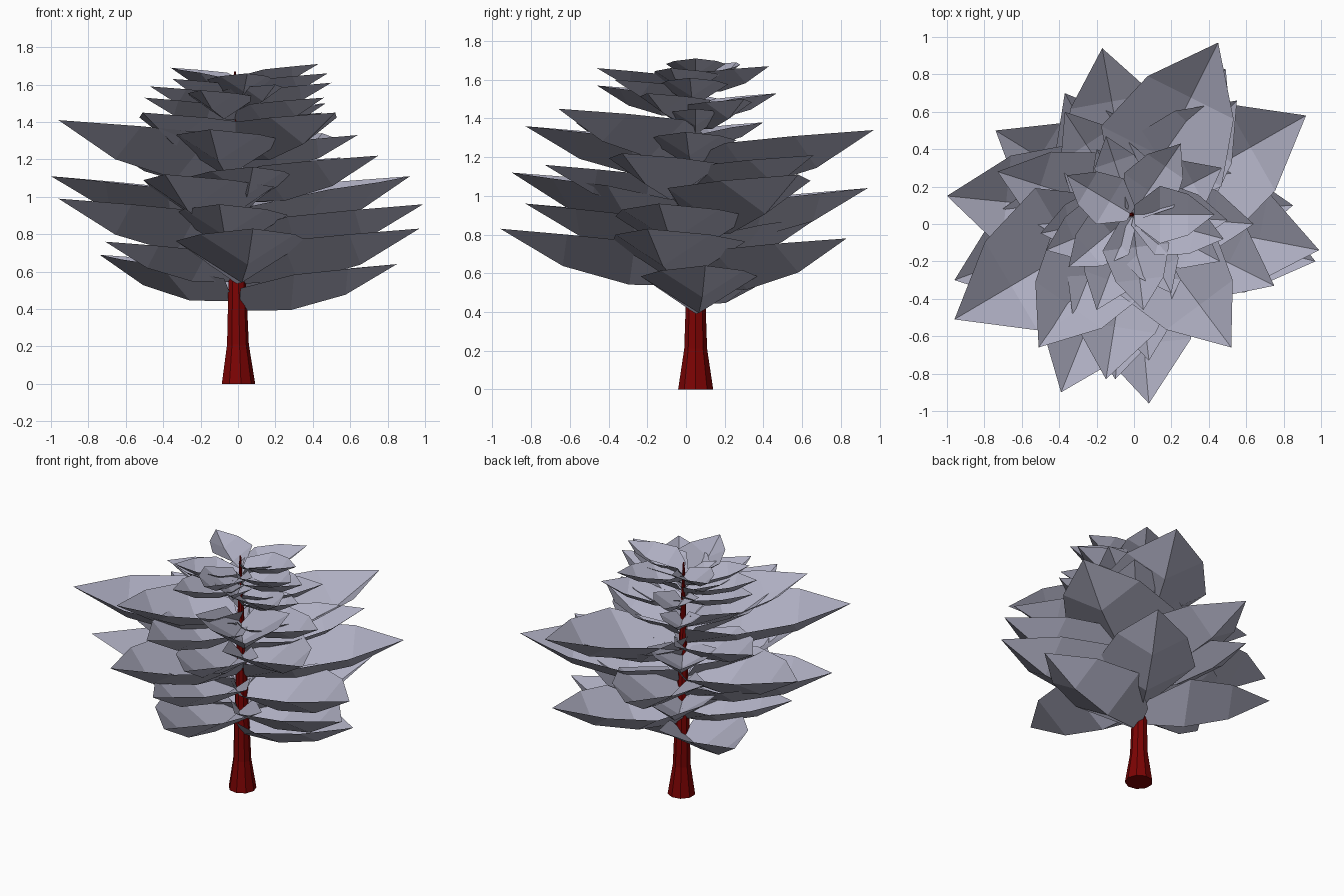
import bpy
import bmesh
import math
from mathutils import Vector

if "Cube" in bpy.data.objects:
    bpy.data.objects.remove(bpy.data.objects["Cube"], do_unlink=True)

TRUNK_Y = 0.05


def make_material(name, color):
    mat = bpy.data.materials.new(name)
    mat.use_nodes = True
    mat.diffuse_color = (*color, 1)
    shader = mat.node_tree.nodes["Principled BSDF"]
    shader.inputs["Base Color"].default_value = (*color, 1)
    shader.inputs["Roughness"].default_value = 0.9
    return mat


def add_object(name, bm, mat):
    bmesh.ops.recalc_face_normals(bm, faces=bm.faces)
    mesh = bpy.data.meshes.new(name)
    bm.to_mesh(mesh)
    bm.free()
    mesh.materials.append(mat)
    obj = bpy.data.objects.new(name, mesh)
    bpy.context.scene.collection.objects.link(obj)
    return obj


def make_trunk(profile, sides, mat):
    """Tapered faceted trunk: rings of (radius, height) joined by quads."""
    bm = bmesh.new()
    rings = []
    for radius, height in profile:
        ring = []
        for i in range(sides):
            angle = math.tau * i / sides
            x = radius * math.cos(angle) - 0.01 * height
            y = radius * math.sin(angle) + TRUNK_Y
            ring.append(bm.verts.new((x, y, height)))
        rings.append(ring)
    for lower, upper in zip(rings, rings[1:]):
        for i in range(sides):
            j = (i + 1) % sides
            bm.faces.new((lower[i], lower[j], upper[j], upper[i]))
    bm.faces.new(rings[0][::-1])
    bm.faces.new(rings[-1])
    return add_object("trunk", bm, mat)


# Leaf cross-sections as fractions of length:
# distance outward, keel drop below the tip, half width, edge lift over the keel
LEAF_STATIONS = [
    (0.02, 0.29, 0.11, 0.14),
    (0.34, 0.285, 0.35, 0.22),
    (0.68, 0.19, 0.25, 0.16),
]


def make_leaf(name, tip, mat):
    """Folded kite-shaped leaf reaching from the trunk up to its tip."""
    tip = Vector(tip)
    root = Vector((-0.01, TRUNK_Y, tip.z))
    length = (tip - root).length
    outward = (tip - root).normalized()
    across = Vector((-outward.y, outward.x, 0))
    up = Vector((0, 0, 1))
    bm = bmesh.new()
    rows = []
    for reach, drop, half, lift in LEAF_STATIONS:
        keel = root + length * (outward * reach - up * drop)
        side, rise = across * half * length, up * lift * length
        points = (keel + side + rise, keel, keel - side + rise)
        rows.append([bm.verts.new(p) for p in points])
    for inner, outer in zip(rows, rows[1:]):
        for i in range(2):
            bm.faces.new((inner[i], inner[i + 1], outer[i + 1], outer[i]))
    end = bm.verts.new(tip)
    for i in range(2):
        bm.faces.new((rows[-1][i], rows[-1][i + 1], end))
    return add_object(name, bm, mat)


bark = make_material("dark red bark", (0.2, 0.001, 0.001))
foliage = make_material("grey lilac foliage", (0.42, 0.42, 0.53))

# Trunk with flared foot
make_trunk(
    [(0.092, 0), (0.06, 0.21), (0.05, 0.5), (0.035, 0.9), (0.018, 1.35), (0.006, 1.67)],
    9, bark)

# Leaf tips in each tier, spiralling up the trunk
tiers = {
    "lower": [
        (.85, .1, .64), (-.74, .5, .69), (.08, -.96, .83), (.49, .83, .78),
        (-.71, -.2, .76), (.97, -.2, .83), (-.37, .7, .9), (-.1, -.83, .96),
    ],
    "middle": [
        (.99, -.14, .96), (-.96, -.3, .99), (-.17, .94, 1.04), (.55, .66, 1.21),
        (-1, .15, 1.11), (-.39, -.9, 1.12), (.92, .58, 1.11), (.08, -.73, 1.16),
        (-.37, .6, 1.2), (.75, -.33, 1.22),
    ],
    "upper": [
        (-.73, .28, 1.28), (.45, .97, 1.34), (.64, .0, 1.33), (-.15, -.83, 1.36),
        (-.96, -.51, 1.41), (-.2, .4, 1.38), (.52, -.66, 1.45), (-.51, -.66, 1.45),
        (.45, .05, 1.45),
    ],
    "crown": [
        (-.15, .47, 1.53), (.46, -.2, 1.53), (-.5, -.05, 1.53), (-.2, -.46, 1.57),
        (.5, .02, 1.61), (-.47, -.14, 1.59), (.2, -.37, 1.6), (.25, .43, 1.67),
        (.05, -.46, 1.66), (.47, .3, 1.5), (-.36, .26, 1.69), (.43, .05, 1.71),
        (-.35, -.23, 1.63), (.48, -.08, 1.66),
    ],
}
for tier, tips in tiers.items():
    for number, tip in enumerate(tips, start=1):
        make_leaf(f"{tier}_leaf_{number}", tip, foliage)
